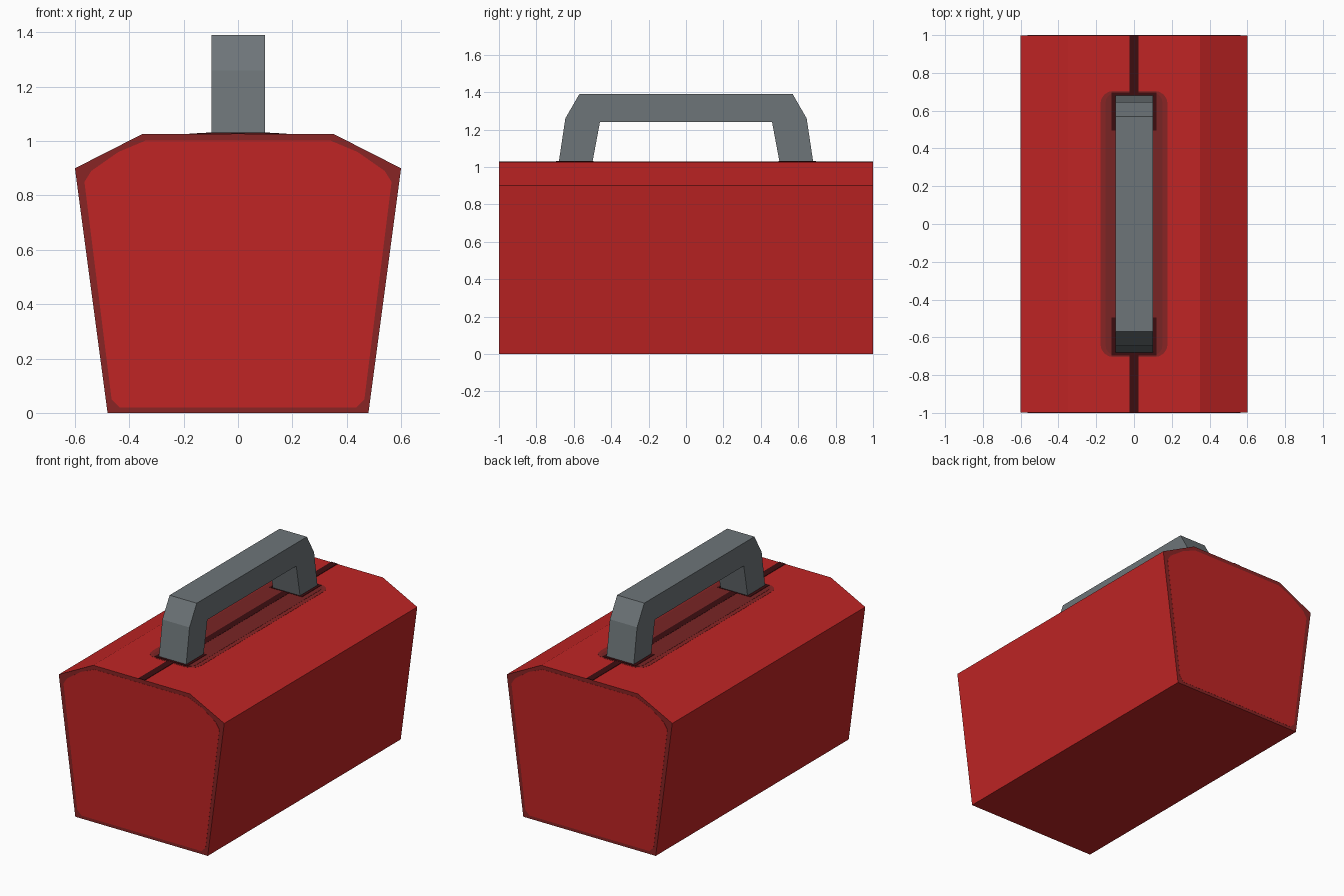
import bpy, math

if "Cube" in bpy.data.objects:
    bpy.data.objects.remove(bpy.data.objects["Cube"])


def material(name, rgb):
    m = bpy.data.materials.new(name)
    m.diffuse_color = (*rgb, 1)
    m.use_nodes = True
    m.node_tree.nodes["Principled BSDF"].inputs["Base Color"].default_value = m.diffuse_color
    return m


RED = material("red paint", (0.53, 0.018, 0.018))
WORN = material("worn red edge", (0.25, 0.018, 0.018))
SHADE = material("dull red", (0.19, 0.018, 0.018))
DARK = material("dark seam", (0.045, 0.004, 0.005))
GREY = material("grey handle", (0.155, 0.178, 0.19))


def prism(name, profile, lo, hi, axis, mats):
    """Extrude a 2D profile along an axis; side faces use slot 0."""
    def place(p, t):
        c = list(p)
        c.insert(axis, t)
        return c
    n = len(profile)
    verts = [place(p, t) for t in (lo, hi) for p in profile]
    faces = [tuple(range(n)), tuple(range(2 * n - 1, n - 1, -1))]
    faces += [(i, i + n, (i + 1) % n + n, (i + 1) % n) for i in range(n)]
    if axis != 1:
        faces = [f[::-1] for f in faces]
    me = bpy.data.meshes.new(name)
    me.from_pydata(verts, [], faces)
    for m in mats:
        me.materials.append(m)
    ob = bpy.data.objects.new(name, me)
    bpy.context.collection.objects.link(ob)
    return ob


def mirrored(half):
    return half + [(-a, b) for a, b in reversed(half)]


def rounded(w, h, r, steps=4):
    """Rounded rectangle, half sizes w and h, counter-clockwise."""
    pts = []
    for k, (sx, sy) in enumerate([(1, 1), (-1, 1), (-1, -1), (1, -1)]):
        for i in range(steps + 1):
            a = math.pi / 2 * (k + i / steps)
            pts.append((sx * (w - r) + r * math.cos(a), sy * (h - r) + r * math.sin(a)))
    return pts


TOP = 1.027

# Box body, with worn edge colour on its two end faces
body = prism("box_body", mirrored([(0.48, 0), (0.60, 0.90), (0.35, TOP)]), -0.999, 0.999, 1, [RED, WORN])
for p in body.data.polygons:
    if abs(p.normal.y) > 0.9:
        p.material_index = 1

# Clean red panels on the ends leave the worn border showing
panel = mirrored([(0.435, 0.02), (0.465, 0.05), (0.565, 0.85), (0.54, 0.89), (0.44, 0.96), (0.34, 1.002)])
for label, y in (("front", -0.999), ("back", 0.999)):
    prism(label + "_panel", panel, y - 0.001, y + 0.001, 1, [RED])

# Dull patches under the handle, lid seam and dark handle sockets
prism("outer_patch", rounded(0.178, 0.705, 0.07), TOP - 0.005, TOP + 0.001, 2, [WORN])
prism("inner_patch", rounded(0.15, 0.695, 0.05), TOP - 0.005, TOP + 0.002, 2, [SHADE])
prism("lid_seam", [(0.023, -0.999), (0.023, 0.999), (-0.023, 0.999), (-0.023, -0.999)],
      TOP - 0.005, TOP + 0.003, 2, [DARK])
for label, s in (("front", -1), ("back", 1)):
    y0, y1 = sorted((0.495 * s, 0.695 * s))
    prism(label + "_handle_socket", [(0.118, y0), (0.118, y1), (-0.118, y1), (-0.118, y0)],
          TOP - 0.005, TOP + 0.004, 2, [DARK])

# Handle: angled bar profile across the lid
outer = [(0.68, TOP), (0.645, 1.26), (0.57, 1.39)]
inner = [(-0.50, TOP), (-0.46, 1.24)]
prism("handle", mirrored(outer) + mirrored(inner), -0.097, 0.1, 0, [GREY])

# Consistent outward normals
import bmesh
for ob in bpy.context.collection.objects:
    bm = bmesh.new()
    bm.from_mesh(ob.data)
    bmesh.ops.recalc_face_normals(bm, faces=bm.faces)
    bm.to_mesh(ob.data)
    bm.free()
